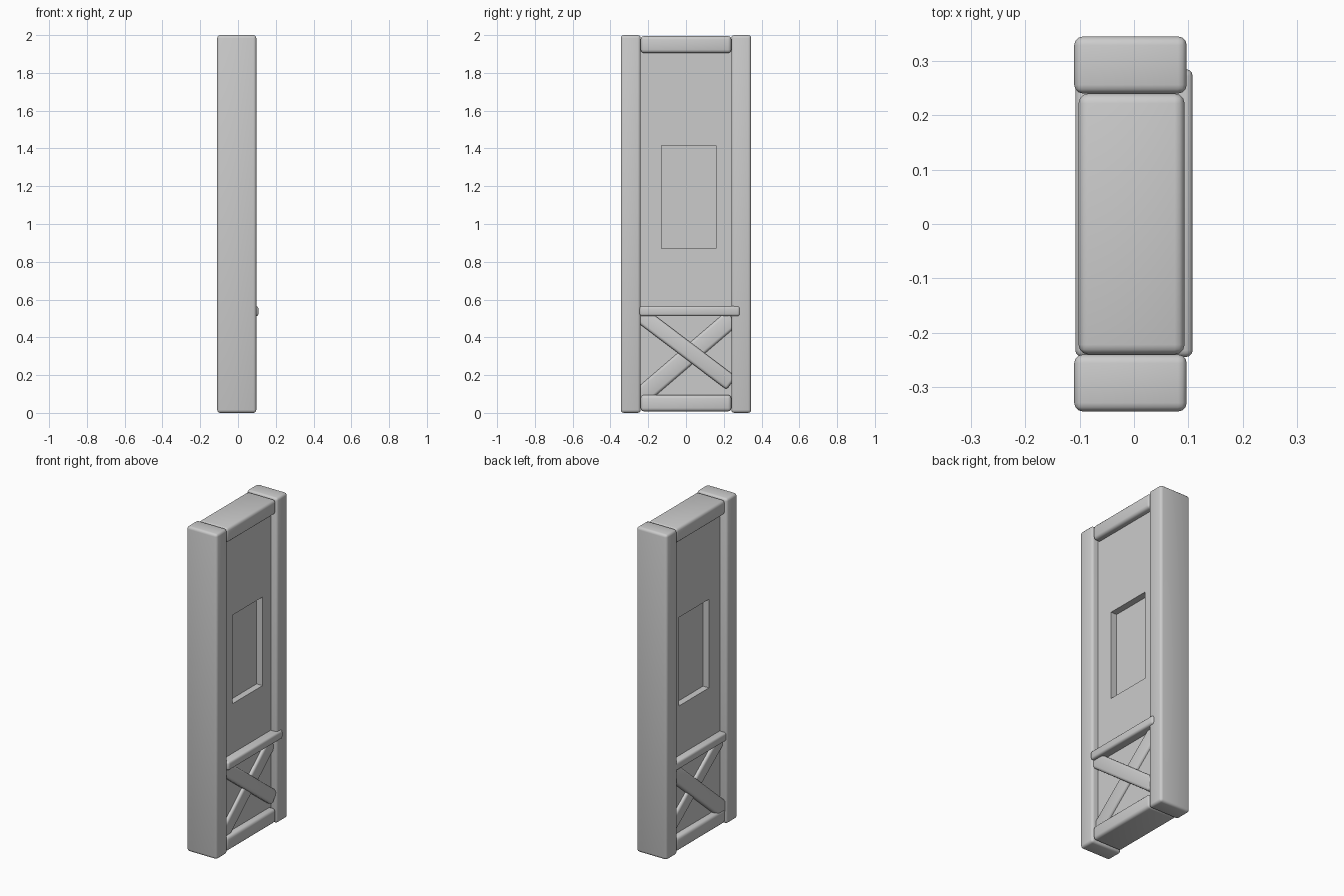
import bpy
import math

if "Cube" in bpy.data.objects:
    bpy.data.objects.remove(bpy.data.objects["Cube"], do_unlink=True)

grey = bpy.data.materials.new("plain_grey")
grey.use_nodes = True
colour = (0.6, 0.6, 0.6, 1)
grey.diffuse_color = colour
grey.node_tree.nodes["Principled BSDF"].inputs["Base Color"].default_value = colour


def box(name, x, y, z, bevel=0.0, tilt=0.0):
    """Box from (min, max) ranges, turned about x, with rounded edges."""
    ranges = (x, y, z)
    bpy.ops.mesh.primitive_cube_add(size=1, location=[(a + b) / 2 for a, b in ranges])
    ob = bpy.context.object
    ob.name = name
    ob.scale = [b - a for a, b in ranges]
    bpy.ops.object.transform_apply(location=False, rotation=False, scale=True)
    ob.rotation_euler.x = tilt
    ob.data.materials.append(grey)
    if bevel:
        mod = ob.modifiers.new("rounded_edges", "BEVEL")
        mod.width = bevel
        mod.segments = 3
        bpy.ops.object.modifier_apply(modifier=mod.name)
        bpy.ops.object.shade_smooth_by_angle(angle=math.radians(40))
    return ob


def brace(name, x, centre, slope, width, start, end):
    """Diagonal plank in the yz plane, following z = centre + slope * y."""
    tilt = math.atan(slope)
    length = (end - start) / math.cos(tilt)
    y = (start + end) / 2
    z = centre + slope * y
    return box(name, x, (y - length / 2, y + length / 2),
               (z - width / 2, z + width / 2), 0.015, tilt)


# Upright posts
box("front_post", (-0.11, 0.097), (-0.345, -0.24), (0, 2), 0.016)
box("back_post", (-0.11, 0.097), (0.24, 0.345), (0, 2), 0.016)

# Cross rails
box("top_rail", (-0.102, 0.093), (-0.24, 0.24), (1.905, 1.995), 0.018)
box("bottom_rail", (-0.102, 0.093), (-0.24, 0.24), (0.008, 0.095), 0.018)
box("middle_rail", (-0.108, 0.108), (-0.245, 0.285), (0.512, 0.565), 0.013)

# Wall panel with a window recess on each face
panel = box("wall_panel", (-0.065, 0.055), (-0.27, 0.27), (0.05, 1.95))
cutter = box("window_cutter", (-0.2, 0.2), (-0.13, 0.16), (0.87, 1.415))
mod = panel.modifiers.new("window", "BOOLEAN")
mod.object = cutter
mod.solver = "EXACT"
bpy.context.view_layer.objects.active = panel
bpy.ops.object.modifier_apply(modifier=mod.name)
bpy.data.objects.remove(cutter, do_unlink=True)
box("window_pane", (-0.025, 0.015), (-0.14, 0.17), (0.86, 1.425))

# Crossed braces, each standing proud on one face
brace("rising_brace", (-0.098, 0.072), 0.292, 0.857, 0.095, -0.25, 0.245)
brace("falling_brace", (-0.082, 0.088), 0.338, -0.755, 0.085, -0.25, 0.24)
